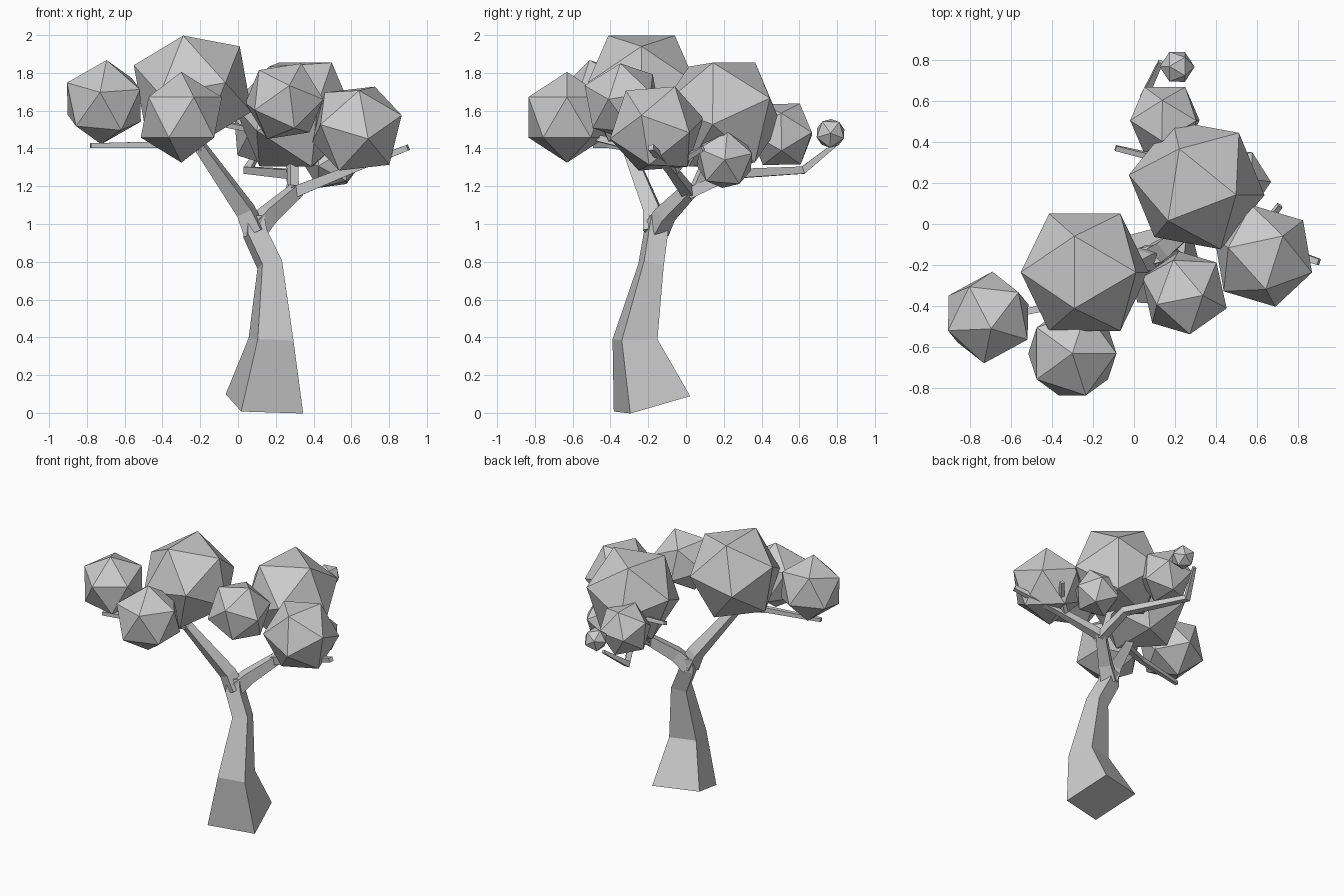
import bpy, bmesh
from math import sqrt
from mathutils import Vector, Matrix

old = bpy.data.objects.get("Cube")
if old:
    bpy.data.objects.remove(old)

# One plain grey for the whole tree
grey = bpy.data.materials.new("plain grey")
grey.use_nodes = True
colour = (0.6, 0.6, 0.6, 1)
grey.diffuse_color = colour
grey.node_tree.nodes["Principled BSDF"].inputs["Base Color"].default_value = colour


def add_object(name, bm):
    bmesh.ops.recalc_face_normals(bm, faces=bm.faces)
    mesh = bpy.data.meshes.new(name)
    bm.to_mesh(mesh)
    bm.free()
    mesh.materials.append(grey)
    bpy.context.collection.objects.link(bpy.data.objects.new(name, mesh))


def frame(a, b):
    """Orthonormal frame from the middle of two directions and their difference."""
    a, b = Vector(a).normalized(), Vector(b).normalized()
    up, along = (a + b).normalized(), (b - a).normalized()
    return Matrix((along.cross(up), along, up)).transposed()


def foliage(name, centre, radius, corner_a, corner_b):
    """Icosahedron turned so two neighbouring corners point the given ways."""
    bm = bmesh.new()
    bmesh.ops.create_icosphere(bm, subdivisions=1, radius=radius)
    bm.edges.ensure_lookup_table()
    v, w = bm.edges[0].verts
    turn = frame(corner_a, corner_b) @ frame(v.co, w.co).transposed()
    bmesh.ops.transform(bm, matrix=Matrix.Translation(centre) @ turn.to_4x4(), verts=bm.verts)
    add_object(name, bm)


def limb(name, path, widths, side=(0.97, 0.25, 0)):
    """Square tube with its own width at each point of the path."""
    bm = bmesh.new()
    pts = [Vector(p) for p in path]
    steps = [(q - p).normalized() for p, q in zip(pts, pts[1:])]
    rings = []
    for i, (p, width) in enumerate(zip(pts, widths)):
        t = (steps[max(i - 1, 0)] + steps[min(i, len(steps) - 1)]).normalized()
        u = Vector(side)
        u = (u - t * u.dot(t)).normalized() * width / 2
        v = t.cross(u)
        rings.append([bm.verts.new(p + d) for d in (-u - v, u - v, u + v, v - u)])
    for low, high in zip(rings, rings[1:]):
        for k in range(4):
            n = (k + 1) % 4
            bm.faces.new((low[k], low[n], high[n], high[k]))
    bm.faces.new(rings[0][::-1])
    bm.faces.new(rings[-1])
    add_object(name, bm)


# Trunk and main fork
limb("trunk", [(.14, -.18, .048), (.175, -.27, .39), (.168, -.185, .785),
               (.09, -.16, .95), (.085, -.15, 1.04)], [.34, .195, .11, .105, .09])
limb("left_bough", [(.09, -.165, .96), (.04, -.175, 1.07), (-.2, -.31, 1.41), (-.26, -.33, 1.55)],
     [.1, .085, .055, .04], (.7, -.3, .5))
limb("right_bough", [(.09, -.155, .97), (.16, -.11, 1.05), (.31, .02, 1.18)],
     [.1, .085, .065], (-.5, .6, 0))

# Thin branches
limb("far_left_branch", [(-.19, -.31, 1.41), (-.4, -.4, 1.42), (-.78, -.48, 1.415)],
     [.04, .035, .025], (0, 1, 0))
limb("front_branch", [(-.21, -.32, 1.42), (-.28, -.45, 1.45), (-.3, -.62, 1.5)], [.04, .035, .025])
limb("outer_branch", [(.3, .01, 1.17), (.6, -.08, 1.29), (.9, -.185, 1.405)],
     [.06, .045, .03], (0, 1, 0))
limb("outer_twig", [(.56, -.06, 1.28), (.64, 0, 1.35), (.71, .09, 1.4)], [.035, .03, .025])
limb("back_branch", [(.3, .01, 1.16), (.28, .24, 1.265), (.05, .62, 1.285), (.13, .79, 1.42)],
     [.06, .05, .04, .022], (1, 0, 0))
limb("upper_branch", [(.29, .05, 1.18), (.29, .1, 1.3), (.2, .3, 1.48), (-.09, .37, 1.53)],
     [.05, .045, .035, .025], (1, .5, 0))

# Foliage clumps
foliage("foliage_top", (-.24, -.235, 1.717), .335, (-.05, -.175, .28), (-.05, .175, .28))
foliage("foliage_back", (.305, .19, 1.58), .338, (.185, -.04, .28), (-.075, .17, .28))
foliage("foliage_far_left", (-.71, -.455, 1.645), .23, (.015, -.05, .225), (-.02, -.215, .045))
foliage("foliage_front", (-.3, -.63, 1.565), .24, (0, 0, 1), (.276, -.85, .447))
foliage("foliage_middle", (.245, -.335, 1.65), .22, (.09, -.02, .2), (.03, -.2, .09))
foliage("foliage_right", (.63, -.155, 1.505), .26, (.015, -.13, .18), (.095, .085, .235))
foliage("foliage_rear", (.15, .505, 1.475), .19, (-.02, .095, .175), (.11, .17, 0))
foliage("foliage_rear_tip", (.21, .765, 1.48), .085, (1, 0, 0), (.447, -.5, .74))
foliage("foliage_low", (.5, .205, 1.34), .167, (1, 0, 0), (.447, .08, .89))
